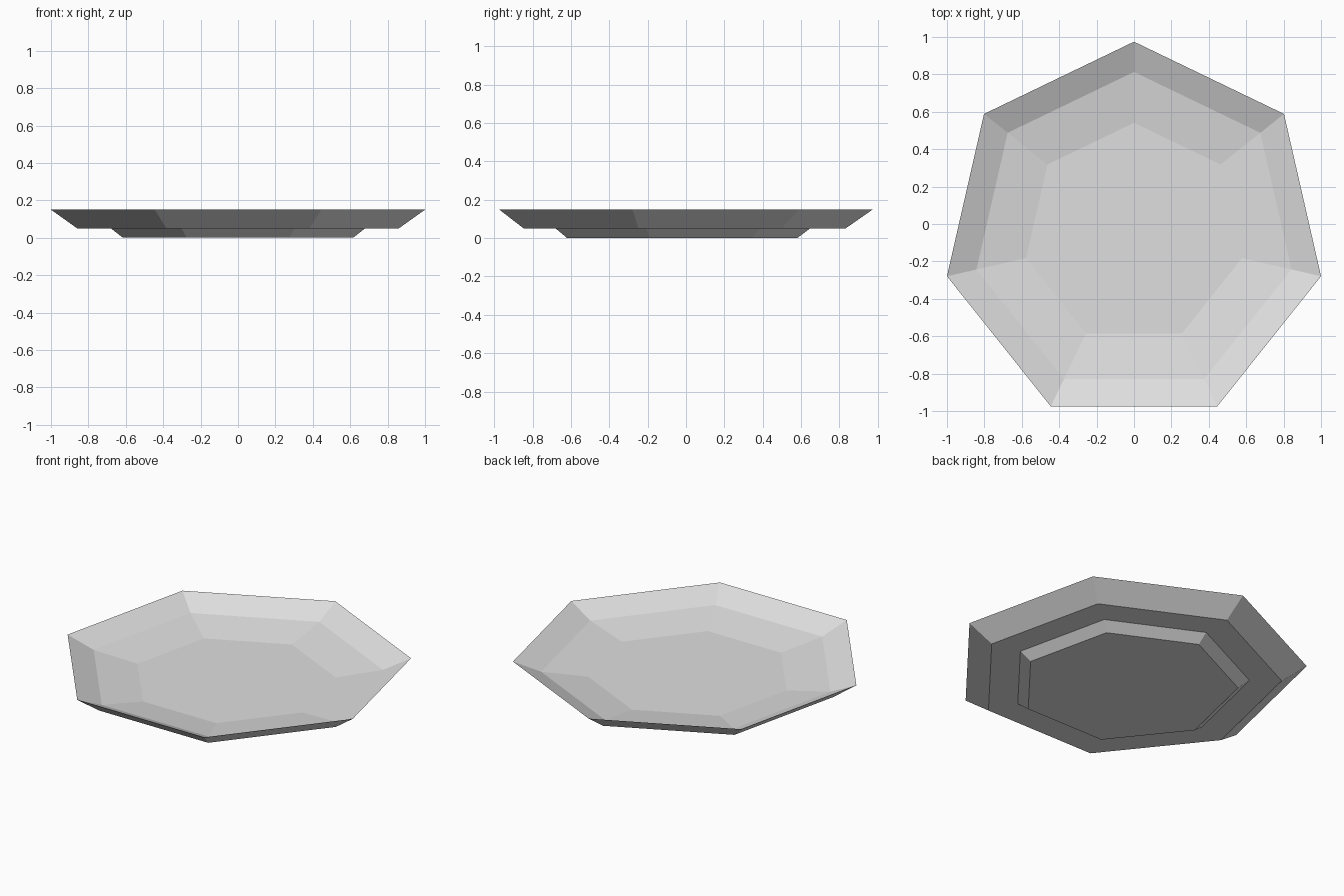
import bpy, bmesh, math

if "Cube" in bpy.data.objects:
    bpy.data.objects.remove(bpy.data.objects["Cube"])

SIDES = 7
CENTRE_Y = -0.051  # heptagon centre, so that its bounds are centred on y = 0

# Radius and height, from the foot up the outside, over the rim and down inside
PROFILE = [
    (0.631, 0.00),    # foot base
    (0.697, 0.05),    # foot top
    (0.882, 0.05),    # underside edge
    (1.0257, 0.15),   # sharp rim
    (0.864, 0.081),   # inner shoulder
    (0.592, 0.041),   # inner floor
]


def ring(bm, radius, z):
    """One seven-sided ring with a corner pointing to the back."""
    verts = []
    for i in range(SIDES):
        a = math.pi / 2 + math.tau * i / SIDES
        verts.append(bm.verts.new((radius * math.cos(a),
                                   CENTRE_Y + radius * math.sin(a), z)))
    return verts


# Single glaze colour
glaze = bpy.data.materials.new("pale_grey_glaze")
glaze.diffuse_color = (0.74, 0.74, 0.74, 1)
glaze.use_nodes = True
glaze.node_tree.nodes["Principled BSDF"].inputs["Base Color"].default_value = glaze.diffuse_color

# Plate: turned profile closed by the foot base and the floor
bm = bmesh.new()
rings = [ring(bm, r, z) for r, z in PROFILE]
for low, high in zip(rings, rings[1:]):
    for i in range(SIDES):
        j = (i + 1) % SIDES
        bm.faces.new((low[i], low[j], high[j], high[i]))
bm.faces.new(rings[0][::-1])
bm.faces.new(rings[-1])
bmesh.ops.recalc_face_normals(bm, faces=bm.faces)

mesh = bpy.data.meshes.new("plate")
bm.to_mesh(mesh)
bm.free()
mesh.materials.append(glaze)
plate = bpy.data.objects.new("plate", mesh)
bpy.context.collection.objects.link(plate)
